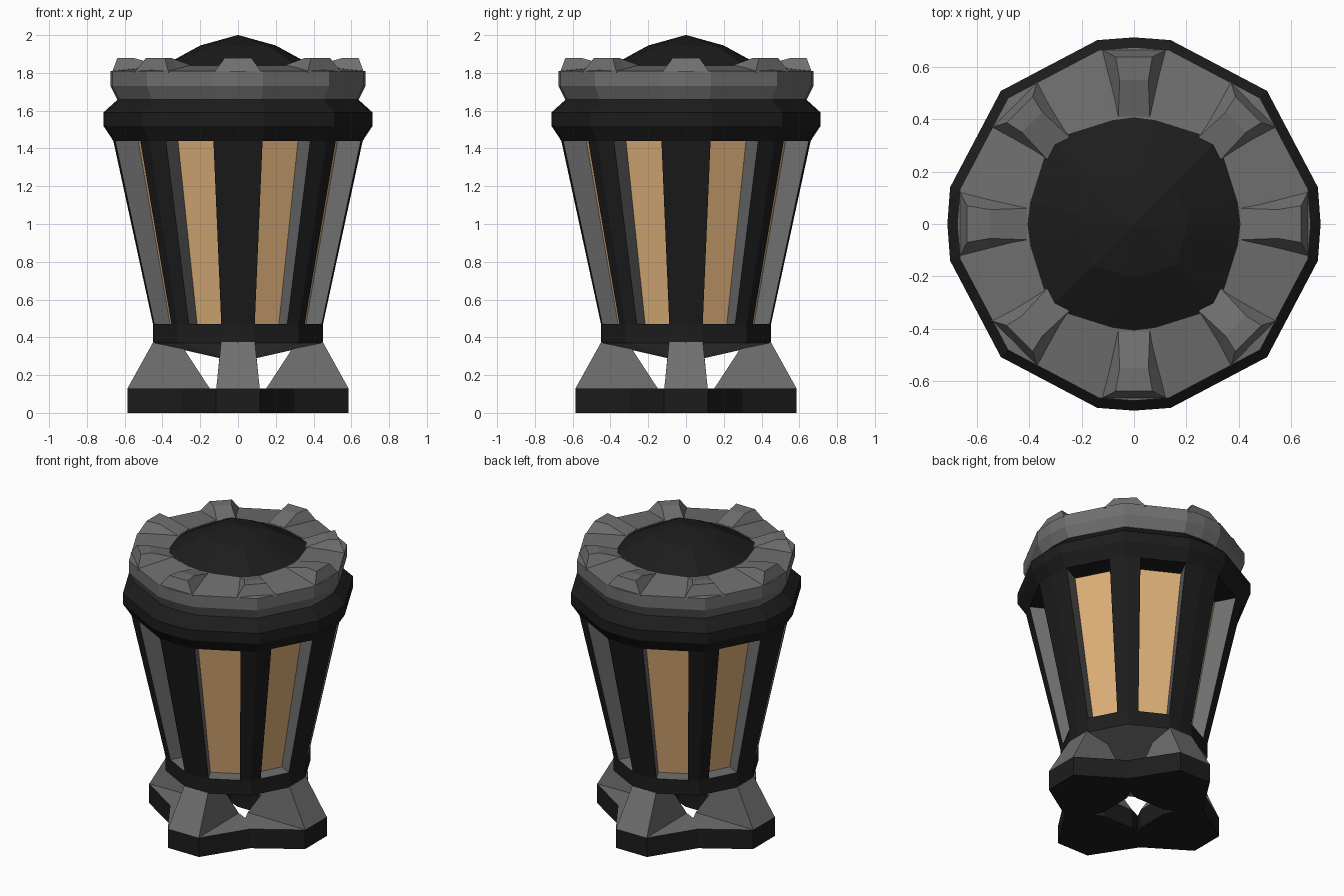
import bpy, bmesh
from math import pi
from mathutils import Matrix, Vector

if "Cube" in bpy.data.objects:
    bpy.data.objects.remove(bpy.data.objects["Cube"])


def material(name, rgb):
    m = bpy.data.materials.new(name)
    m.diffuse_color = (*rgb, 1)
    m.use_nodes = True
    m.node_tree.nodes["Principled BSDF"].inputs["Base Color"].default_value = m.diffuse_color
    return m


BLACK = material("black_metal", (0.012, 0.012, 0.012))
AMBER = material("amber_glass", (0.72, 0.43, 0.19))
GREY = material("grey_metal", (0.16, 0.16, 0.16))
MATS = [GREY, BLACK, AMBER]
G, B, A = 0, 1, 2


def finish(name, bm):
    bmesh.ops.recalc_face_normals(bm, faces=bm.faces)
    me = bpy.data.meshes.new(name)
    bm.to_mesh(me)
    bm.free()
    for m in MATS:
        me.materials.append(m)
    ob = bpy.data.objects.new(name, me)
    bpy.context.collection.objects.link(ob)
    return ob


def loft(name, rings, mats, first=None, last=None, turn=0.0):
    """Skin equal-length point rings; mats is one index or one per side."""
    bm = bmesh.new()
    rot = Matrix.Rotation(turn, 3, 'Z')
    vs = [[bm.verts.new(rot @ Vector(p)) for p in r] for r in rings]
    n = len(rings[0])
    for lo, hi in zip(vs, vs[1:]):
        for j in range(n):
            k = (j + 1) % n
            f = bm.faces.new((lo[j], lo[k], hi[k], hi[j]))
            f.material_index = mats[j] if isinstance(mats, list) else mats
    for ring, idx in ((vs[0], first), (vs[-1], last)):
        if idx is not None:
            bm.faces.new(ring).material_index = idx
    return finish(name, bm)


def spin4(points):
    """Repeat plan points by quarter turns."""
    out = []
    for q in range(4):
        out += [Matrix.Rotation(q * pi / 2, 2) @ Vector(p) for p in points]
    return out


def level(plan, z, s=1.0):
    return [(p[0] * s, p[1] * s, z) for p in plan]


# Plan shared by the body and rims: blunt point on each axis, corner at 45 degrees
W, H, D = 0.197, 0.985, 0.713
plan = spin4([(1, 0), (H, W), (D, D), (W, H)])

# Bands above and below the windows
loft("lower_band", [level(plan, 0.37, 0.45), level(plan, 0.47, 0.45)], B, G, G)
loft("upper_rim", [level(plan, z, r) for z, r in
     ((1.44, 0.66), (1.52, 0.713), (1.59, 0.713), (1.665, 0.63))], B, B, B)
loft("underside_cone", [level(plan, 0.37, 0.45), level(plan, 0.27, 0.01)], G, None, G)

# Window opening in plan: outer edges and recessed glass edges
p1 = Vector((H, W))
p2 = p1.lerp(Vector((D, D)), 0.74)
d = (p2 - p1).normalized()
inward = Vector((-d.y, d.x)) * 0.21
g1, g2 = p1 + inward, p2 + inward


def flip(p):
    return Vector((p.x, -p.y))


def swap(p):
    return Vector((p.y, p.x))


LOW, HIGH = (0.47, 0.45), (1.44, 0.66)
axis_post = [flip(g1), flip(p1), Vector((1, 0)), p1, g1]
corner_post = [g2, p2, Vector((D, D)), swap(p2), swap(g2)]
for q in range(4):
    for label, post in (("axis_post", axis_post), ("corner_post", corner_post)):
        loft(f"{label}_{q}", [level(post, *LOW), level(post, *HIGH)],
             [G, B, B, G, B], turn=q * pi / 2)
core = spin4([g1, g2, swap(g2), swap(g1)])
loft("window_glass", [level(core, *LOW), level(core, *HIGH)], [A, B] * 8)

# Crown ring with eight raised teeth
inner = spin4([(1, 0), (0.975, 0.2), (0.79, 0.79), (0.2, 0.975)])
loft("crown_ring", [level(plan, 1.66, 0.64), level(plan, 1.73, 0.675),
     level(plan, 1.81, 0.675), level(inner, 1.84, 0.405),
     level(inner, 1.66, 0.405)], G)
for k in range(8):
    rim = 0.668 if k % 2 == 0 else 0.648
    sections = []
    for rb, rt, hb, ht, zt in ((rim, rim - 0.03, 0.128, 0.07, 1.88),
                               (0.555, 0.55, 0.108, 0.055, 1.878),
                               (0.41, 0.41, 0.082, 0.06, 1.84)):
        sections.append([(rb, -hb, 1.80), (rt, -ht, zt), (rt, ht, zt), (rb, hb, 1.80)])
    loft(f"crown_tooth_{k}", sections, G, G, G, turn=k * pi / 4)

# Low dome inside the crown
loft("dome_cap", [level(inner, 1.83, 0.41), level(inner, 1.945, 0.2),
     level(inner, 2.0, 0.002)], B, B, B)

# Four-lobed foot plate with a central opening
outer = spin4([(0.585, -0.117), (0.585, 0.117), (0.30, 0.30)])
hole = spin4([(0.15, -0.11), (0.15, 0.11), (0.185, 0.185)])
base = loft("foot_plate", [level(hole, 0.13), level(hole, 0), level(outer, 0),
            level(outer, 0.13)], B)
loft("foot_plate_top", [level(outer, 0.13), level(hole, 0.13)], G)

# Four tapered legs
for q in range(4):
    loft(f"leg_{q}", [
        [(0.15, -0.11, 0.13), (0.585, -0.115, 0.13), (0.585, 0.115, 0.13), (0.15, 0.11, 0.13)],
        [(0.31, -0.09, 0.375), (0.449, -0.089, 0.375), (0.449, 0.089, 0.375), (0.31, 0.09, 0.375)]],
        G, G, G, turn=q * pi / 2)
